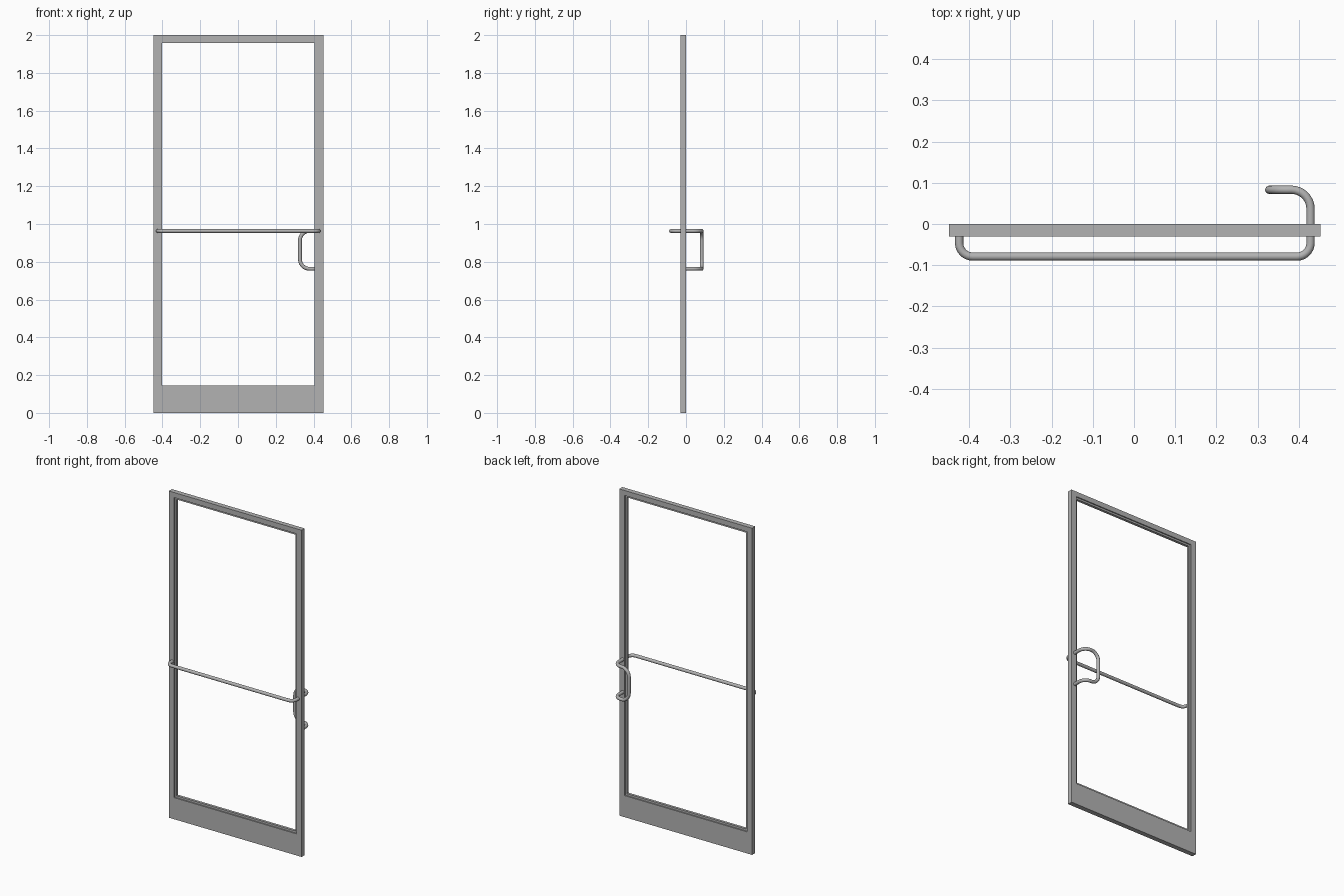
import bpy
import bmesh
import math
from mathutils import Vector

cube = bpy.data.objects.get("Cube")
if cube:
    bpy.data.objects.remove(cube, do_unlink=True)


def material(name, rgb):
    mat = bpy.data.materials.new(name)
    mat.use_nodes = True
    mat.diffuse_color = (*rgb, 1)
    mat.node_tree.nodes["Principled BSDF"].inputs["Base Color"].default_value = (*rgb, 1)
    return mat


GREY = material("grey metal", (0.45, 0.45, 0.45))


def finish(name, bm, smooth=False):
    bmesh.ops.recalc_face_normals(bm, faces=bm.faces)
    mesh = bpy.data.meshes.new(name)
    bm.to_mesh(mesh)
    bm.free()
    obj = bpy.data.objects.new(name, mesh)
    bpy.context.collection.objects.link(obj)
    mesh.materials.append(GREY)
    if smooth:
        bpy.ops.object.select_all(action='DESELECT')
        obj.select_set(True)
        bpy.context.view_layer.objects.active = obj
        bpy.ops.object.shade_smooth_by_angle(angle=math.radians(40))
    return obj


def ring(name, outer, inner, y0, y1):
    """Rectangular frame; outer and inner are (x0, x1, z0, z1)."""
    bm = bmesh.new()

    def corners(r, y):
        a, b, c, d = r
        return [bm.verts.new((x, y, z)) for x, z in ((a, c), (b, c), (b, d), (a, d))]

    loops = [corners(outer, y0), corners(inner, y0), corners(inner, y1), corners(outer, y1)]
    for k in range(4):
        p, q = loops[k], loops[(k + 1) % 4]
        for i in range(4):
            j = (i + 1) % 4
            bm.faces.new((p[i], p[j], q[j], q[i]))
    return finish(name, bm)


def rounded(points, radii, steps=8):
    """Path with circular fillets at the inner points."""
    pts = [Vector(p) for p in points]
    path = [pts[0]]
    for i, r in enumerate(radii, 1):
        u = (pts[i - 1] - pts[i]).normalized()
        v = (pts[i + 1] - pts[i]).normalized()
        centre = pts[i] + (u + v) * r
        for k in range(steps + 1):
            t = math.pi / 2 * k / steps
            path.append(centre - v * r * math.cos(t) - u * r * math.sin(t))
    return path + [pts[-1]]


def tube(name, path, radius, sides=16):
    """Sweep a circle along the path and cap both ends."""
    bm = bmesh.new()
    loops = []
    normal = Vector((0, 0, 1))
    for i, p in enumerate(path):
        tangent = (path[min(i + 1, len(path) - 1)] - path[max(i - 1, 0)]).normalized()
        normal = (normal - tangent * normal.dot(tangent)).normalized()
        side = tangent.cross(normal)
        angles = [math.tau * k / sides for k in range(sides)]
        loops.append([bm.verts.new(p + (normal * math.cos(a) + side * math.sin(a)) * radius)
                      for a in angles])
    for a, b in zip(loops, loops[1:]):
        for k in range(sides):
            j = (k + 1) % sides
            bm.faces.new((a[k], a[j], b[j], b[k]))
    bm.faces.new(loops[0])
    bm.faces.new(loops[-1])
    return finish(name, bm, smooth=True)


# Door leaf with tall kick rail, and the recessed glazing stop inside it
LEFT, RIGHT = -0.448, 0.452
ring("door_frame", (LEFT, RIGHT, 0, 2), (-0.412, 0.416, 0.132, 1.969), -0.03, 0)
ring("glazing_stop", (-0.412, 0.416, 0.132, 1.969), (-0.402, 0.406, 0.144, 1.958), -0.023, -0.007)

# Push bar across the front
BAR_Z, R = 0.963, 0.01
tube("push_bar", rounded([(-0.424, -0.02, BAR_Z), (-0.424, -0.079, BAR_Z),
                          (0.428, -0.079, BAR_Z), (0.428, -0.02, BAR_Z)],
                         [0.033, 0.033]), R)

# Pull handle on the back, bent sideways away from the stile
LOW_Z = BAR_Z - 0.2
tube("pull_handle", rounded([(0.428, -0.01, BAR_Z), (0.428, 0.083, BAR_Z),
                             (0.328, 0.083, BAR_Z), (0.328, 0.083, LOW_Z),
                             (0.428, 0.083, LOW_Z), (0.428, -0.01, LOW_Z)],
                            [0.046, 0.05, 0.05, 0.046]), R)

# Hinge barrels on the back edge
for label, z in (("lower", 0.2), ("upper", 1.8)):
    tube(label + "_hinge", [Vector((LEFT, 0.002, z - 0.05)), Vector((LEFT, 0.002, z + 0.05))], 0.004)
